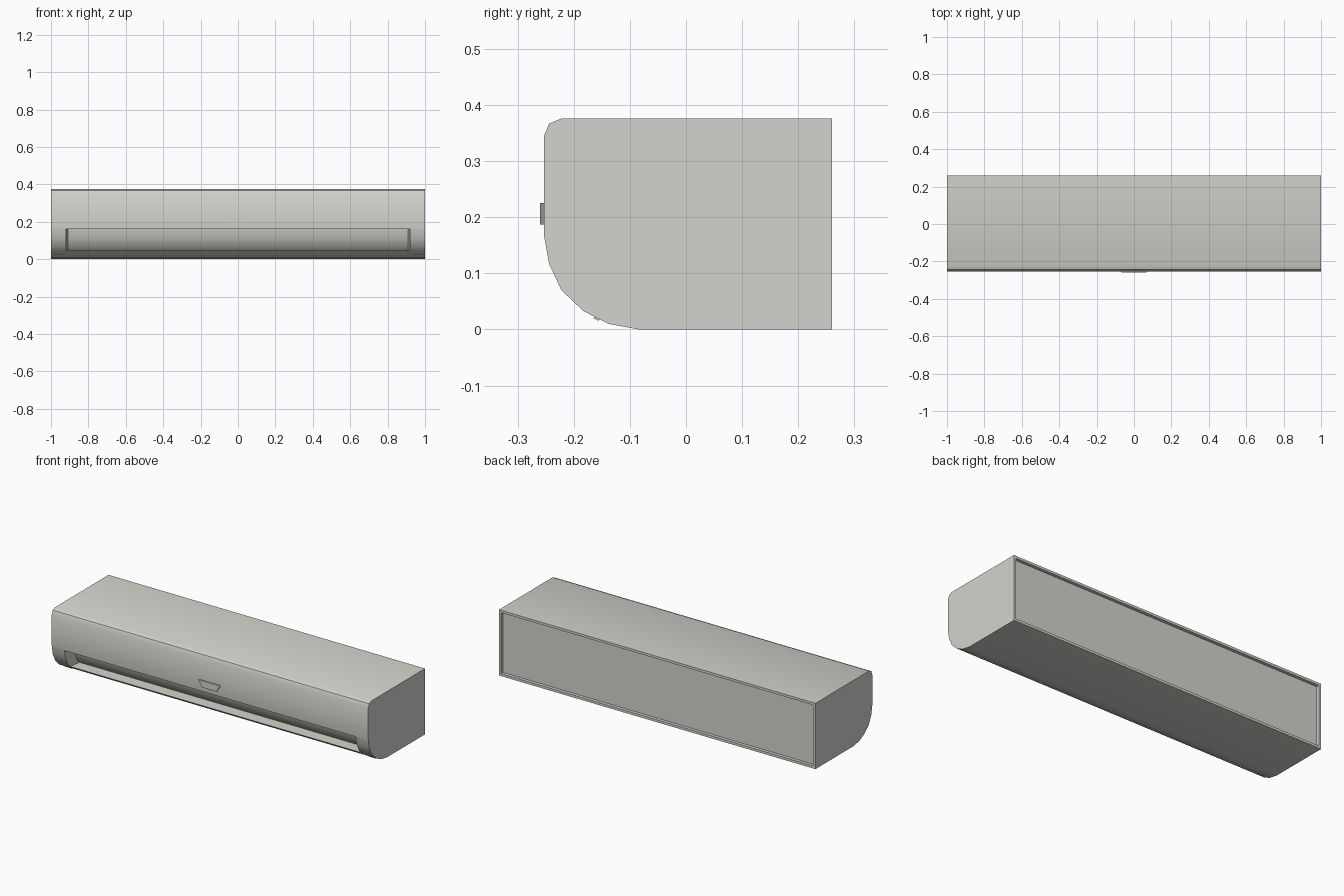
import bpy, bmesh, math
from mathutils import Vector

if "Cube" in bpy.data.objects:
    bpy.data.objects.remove(bpy.data.objects["Cube"])

casing_mat = bpy.data.materials.new("warm light grey")
casing_mat.diffuse_color = (0.66, 0.65, 0.61, 1)
casing_mat.use_nodes = True
casing_mat.node_tree.nodes["Principled BSDF"].inputs["Base Color"].default_value = casing_mat.diffuse_color


def finish(bm, name, smooth=False):
    bmesh.ops.recalc_face_normals(bm, faces=bm.faces[:])
    mesh = bpy.data.meshes.new(name)
    bm.to_mesh(mesh)
    bm.free()
    mesh.materials.append(casing_mat)
    ob = bpy.data.objects.new(name, mesh)
    bpy.context.collection.objects.link(ob)
    if smooth:
        bpy.ops.object.select_all(action='DESELECT')
        bpy.context.view_layer.objects.active = ob
        ob.select_set(True)
        bpy.ops.object.shade_smooth_by_angle(angle=math.radians(30))
    return ob


def recess(bm, faces, offset):
    """Push a face region inwards, leaving side walls; returns the moved verts."""
    out = bmesh.ops.extrude_face_region(bm, geom=faces)["geom"]
    verts = [g for g in out if isinstance(g, bmesh.types.BMVert)]
    bmesh.ops.translate(bm, verts=verts, vec=offset)
    old = [f for f in faces if f.is_valid]
    if old:
        bmesh.ops.delete(bm, geom=old, context='FACES_ONLY')
    return verts


# Casing: side profile (y, z) swept across the width
profile = [(0.26, 0), (-0.083, 0), (-0.138, 0.01), (-0.183, 0.033), (-0.201, 0.05),
           (-0.222, 0.07), (-0.244, 0.117), (-0.2517, 0.16), (-0.253, 0.168),
           (-0.253, 0.345), (-0.244, 0.367), (-0.222, 0.376), (0.26, 0.376)]
stations = [-1, -0.92, 0.92, 1]
bm = bmesh.new()
rings = [[bm.verts.new((x, y, z)) for y, z in profile] for x in stations]
n = len(profile)
slot, back = [], []
for s in range(3):
    for i in range(n):
        j = (i + 1) % n
        f = bm.faces.new((rings[s][i], rings[s][j], rings[s + 1][j], rings[s + 1][i]))
        if s == 1 and 4 <= i <= 6:
            slot.append(f)
        if i == n - 1:
            back.append(f)
bm.faces.new(rings[0])
bm.faces.new(rings[-1])
bmesh.ops.recalc_face_normals(bm, faces=bm.faces[:])

# Air outlet recess with slightly tapered ends
for v in recess(bm, slot, Vector((0, 0.07, 0))):
    v.co.x *= 0.91 / 0.92

# Back panel sunk inside a thin rim
bmesh.ops.inset_region(bm, faces=back, thickness=0.014, use_even_offset=True)
recess(bm, back, Vector((0, -0.018, 0)))
finish(bm, "casing", smooth=True)

# Trapezoid plate on the front
bm = bmesh.new()
outline = [(-0.068, 0.225), (0.068, 0.225), (0.045, 0.187), (-0.045, 0.187)]
front = bm.faces.new([bm.verts.new((x, -0.26, z)) for x, z in outline])
out = bmesh.ops.extrude_face_region(bm, geom=[front], use_keep_orig=True)["geom"]
bmesh.ops.translate(bm, verts=[g for g in out if isinstance(g, bmesh.types.BMVert)],
                    vec=(0, 0.008, 0))
finish(bm, "front_plate")

# Small tabs under the curved front corners
for side, label in ((-1, "left"), (1, "right")):
    bm = bmesh.new()
    bmesh.ops.create_cube(bm, size=1)
    ob = finish(bm, label + "_tab")
    ob.scale = (0.04, 0.01, 0.006)
    ob.rotation_euler.x = math.radians(-27)
    ob.location = (side * 0.96, -0.159, 0.0205)
